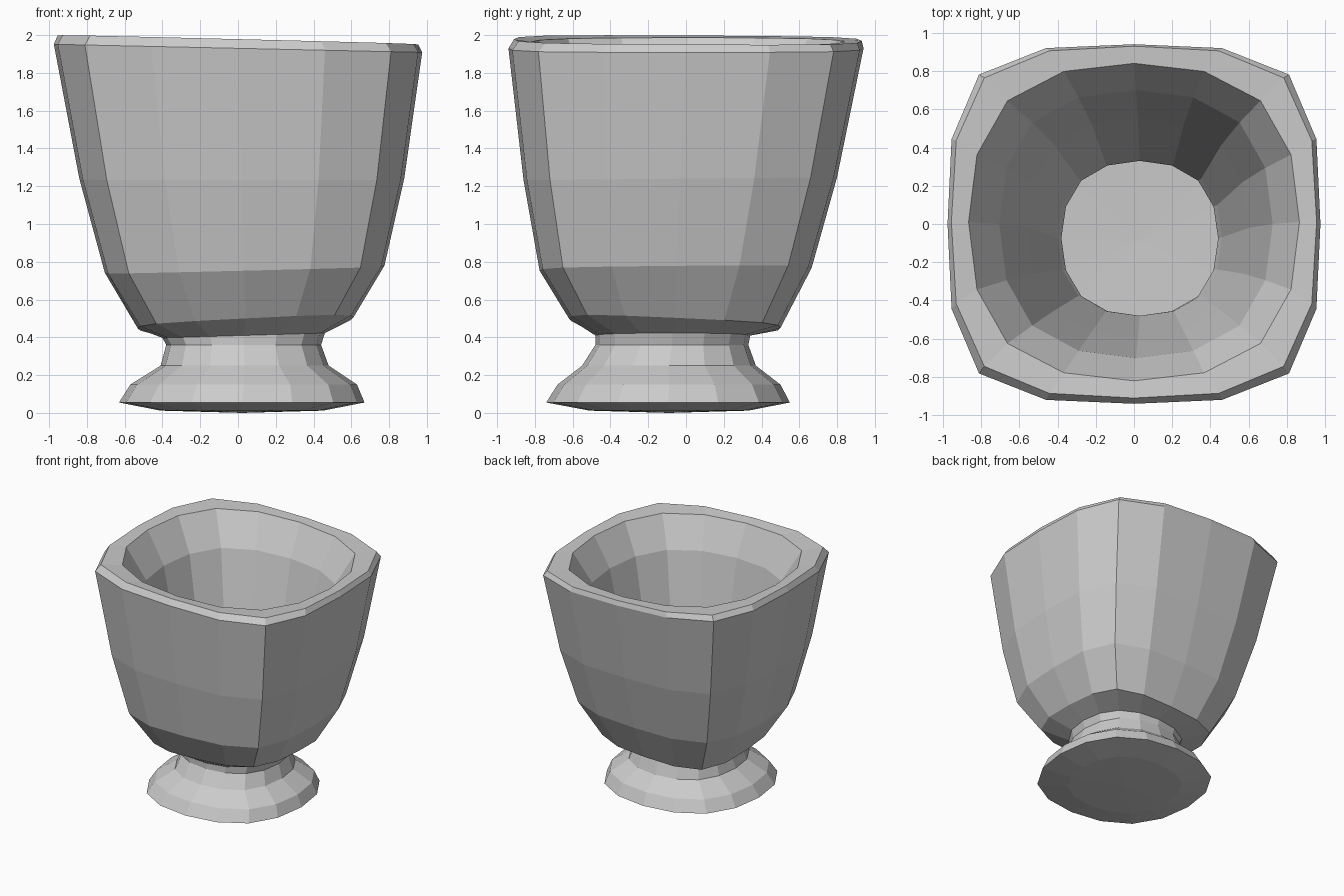
import bpy, bmesh, math

# One octant of a 16-sided section: round version and squared version
ROUND = [(1.0, 0.0), (0.924, 0.383), (0.707, 0.707)]
SQUARE = [(1.0, 0.0), (0.98, 0.475), (0.835, 0.835)]


def section(k):
    """16 points, k = 0 gives a circle and k = 1 a rounded square."""
    o = [tuple(a + (b - a) * k for a, b in zip(r, s)) for r, s in zip(ROUND, SQUARE)]
    quarter = o + [(o[1][1], o[1][0])]
    pts = []
    for turn in range(4):
        c, s = round(math.cos(turn * math.pi / 2)), round(math.sin(turn * math.pi / 2))
        pts += [(c * x - s * y, s * x + c * y) for x, y in quarter]
    return pts


def loft(name, rings, cap_z=None):
    """rings: (centre x, centre y, half x, half y, z, tilt x, tilt y, squareness)"""
    bm = bmesh.new()
    loops = []
    for cx, cy, hx, hy, z, tx, ty, k in rings:
        loops.append([bm.verts.new((cx + hx * x, cy + hy * y,
                                    z + tx * hx * x + ty * hy * y))
                      for x, y in section(k)])
    for a, b in zip(loops, loops[1:]):
        for i in range(16):
            j = (i + 1) % 16
            bm.faces.new((a[j], a[i], b[i], b[j]))
    if cap_z is not None:
        cx, cy = rings[-1][:2]
        tip = bm.verts.new((cx, cy, cap_z))
        last = loops[-1]
        for i in range(16):
            bm.faces.new((last[(i + 1) % 16], last[i], tip))
    bmesh.ops.recalc_face_normals(bm, faces=bm.faces)
    mesh = bpy.data.meshes.new(name)
    bm.to_mesh(mesh)
    bm.free()
    obj = bpy.data.objects.new(name, mesh)
    bpy.context.collection.objects.link(obj)
    return obj


# Bowl: inside wall up from the neck, over the rim, down the outside
loft("bowl", [
    (0.03, -0.07, 0.43, 0.41, 0.41, 0.03, 0.0, 0.3),
    (0.02, -0.02, 0.58, 0.575, 1.10, 0.0, 0.0, 0.35),
    (0.01, 0.0, 0.715, 0.70, 1.71, -0.02, 0.0, 0.4),
    (0.0, 0.01, 0.865, 0.83, 1.965, -0.025, 0.0, 0.45),
    (0.0, 0.01, 0.955, 0.92, 1.974, -0.025, -0.005, 0.88),
    (0.0, 0.0, 0.975, 0.94, 1.93, -0.022, 0.0, 0.97),
    (0.02, -0.03, 0.86, 0.83, 1.24, 0.0, 0.01, 0.97),
    (0.035, -0.055, 0.74, 0.72, 0.76, 0.025, 0.01, 0.95),
    (0.04, -0.06, 0.57, 0.56, 0.475, 0.05, -0.045, 0.95),
    (0.03, -0.07, 0.43, 0.41, 0.41, 0.03, 0.0, 0.3),
])

# Foot: narrow neck flaring to a thin base
loft("foot", [
    (0.03, -0.07, 0.43, 0.41, 0.41, 0.03, 0.0, 0.3),
    (0.03, -0.075, 0.41, 0.405, 0.36, 0.0, 0.0, 0.3),
    (0.035, -0.09, 0.445, 0.46, 0.25, 0.0, 0.0, 0.3),
    (0.03, -0.09, 0.60, 0.59, 0.15, 0.0, 0.0, 0.3),
    (0.02, -0.095, 0.65, 0.645, 0.055, 0.0, 0.0, 0.3),
    (0.02, -0.09, 0.43, 0.42, 0.012, 0.0, 0.0, 0.3),
], cap_z=0.0)
